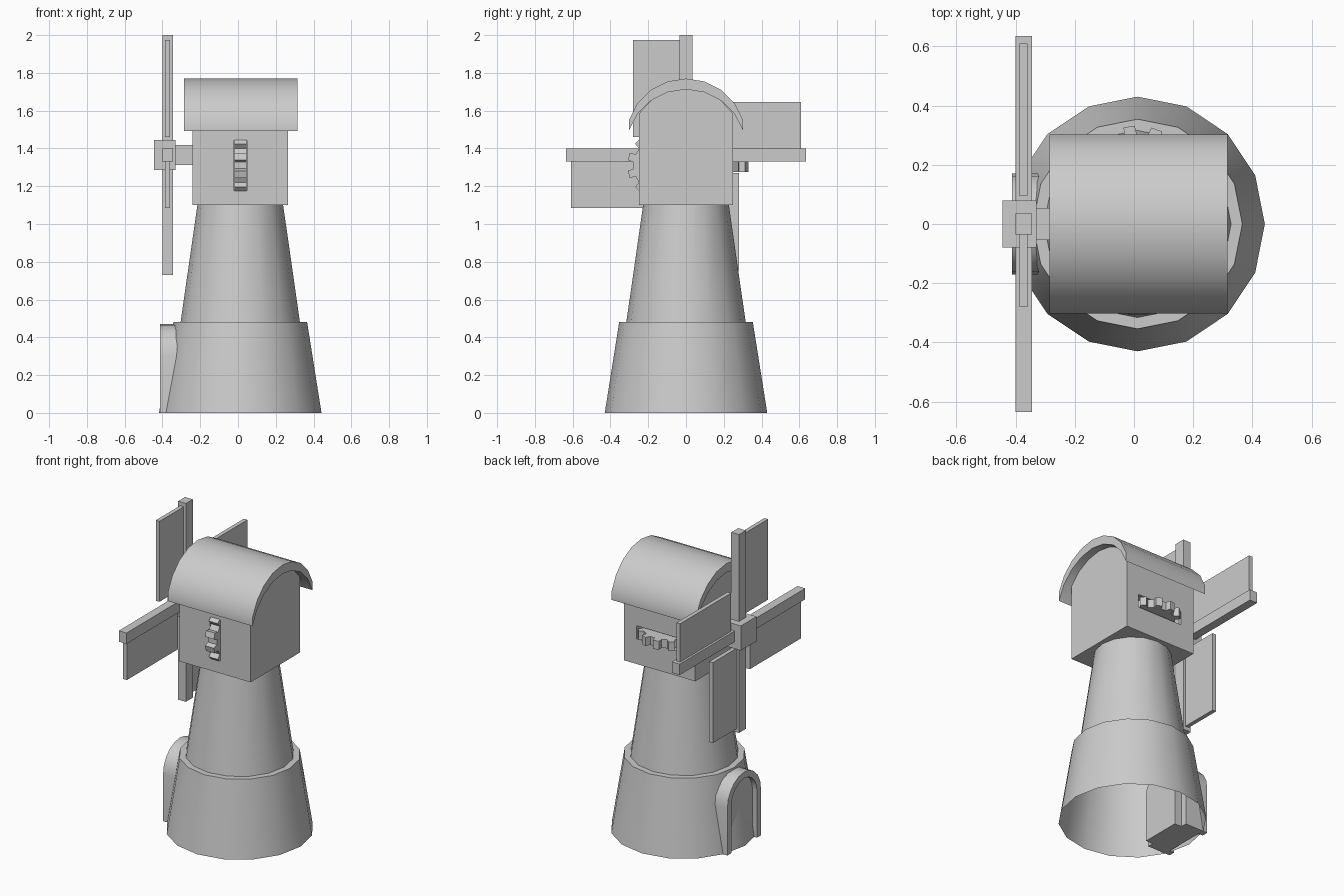
import bpy, bmesh
from math import sin, cos, pi, radians

if "Cube" in bpy.data.objects:
    bpy.data.objects.remove(bpy.data.objects["Cube"])

CX = 0.012   # tower axis


def finish(name, bm, smooth=False):
    me = bpy.data.meshes.new(name)
    bm.to_mesh(me)
    bm.free()
    ob = bpy.data.objects.new(name, me)
    bpy.context.collection.objects.link(ob)
    if smooth:
        bpy.ops.object.select_all(action='DESELECT')
        ob.select_set(True)
        bpy.context.view_layer.objects.active = ob
        bpy.ops.object.shade_smooth_by_angle(angle=radians(30))
    return ob


def prism(name, pts, axis, lo, hi, smooth=False):
    """Extrude a closed 2D profile along an axis."""
    def place(p, t):
        return {'x': (t, p[0], p[1]), 'y': (p[0], t, p[1]), 'z': (p[0], p[1], t)}[axis]
    bm = bmesh.new()
    a = [bm.verts.new(place(p, lo)) for p in pts]
    b = [bm.verts.new(place(p, hi)) for p in pts]
    bm.faces.new(a)
    bm.faces.new(b)
    for i in range(len(pts)):
        j = (i + 1) % len(pts)
        bm.faces.new((a[i], a[j], b[j], b[i]))
    bmesh.ops.recalc_face_normals(bm, faces=bm.faces)
    return finish(name, bm, smooth)


def box(name, x, y, z):
    return prism(name, [(x[0], y[0]), (x[1], y[0]), (x[1], y[1]), (x[0], y[1])], 'z', *z)


def lathe(name, profile, n=16):
    """Open surface of revolution around the tower axis."""
    bm = bmesh.new()
    rings = [[bm.verts.new((CX + r * cos(2 * pi * i / n), r * sin(2 * pi * i / n), z))
              for i in range(n)] for r, z in profile]
    for p, q in zip(rings, rings[1:]):
        for i in range(n):
            j = (i + 1) % n
            bm.faces.new((p[i], p[j], q[j], q[i]))
    return finish(name, bm, True)


def arc(r, cz, half, n):
    """Points from -half to +half, measured from straight up."""
    return [(r * sin(half * (2 * i / n - 1)), cz + r * cos(half * (2 * i / n - 1)))
            for i in range(n + 1)]


def gear(name, c, axis, lo, hi, phase, teeth=12, r_out=0.182, r_in=0.15):
    pts, step = [], 2 * pi / teeth
    for i in range(teeth):
        a = phase + i * step
        for r, f in ((r_in, -0.28), (r_out, -0.2), (r_out, 0.2), (r_in, 0.28)):
            pts.append((c[0] + r * cos(a + f * step), c[1] + r * sin(a + f * step)))
    return prism(name, pts, axis, lo, hi)


# Tower
lathe("tower_base", [(0.43, 0), (0.354, 0.48), (0.316, 0.48)])
lathe("tower_upper", [(0.316, 0.48), (0.227, 1.10)])

# Door with arched frame
outer = [(-0.17, 0)] + arc(0.17, 0.30, pi / 2, 10) + [(0.17, 0)]
inner = [(-0.13, 0)] + arc(0.13, 0.30, pi / 2, 10) + [(0.13, 0)]
prism("door_frame", outer + inner[::-1], 'x', -0.412, -0.25, True)
prism("door", inner, 'x', -0.38, -0.20)

# Curved roof shell and cap body beneath it
R, RZ, DROP = 0.318, 1.452, 0.057
roof = arc(R, RZ, radians(72), 8)
under = [(y, z - DROP) for y, z in roof]
prism("roof", roof + under[::-1], 'x', -0.285, 0.315, True)
gable = [(-0.25, 1.10), (-0.25, 1.583)] + under[2:-2] + [(0.25, 1.583), (0.25, 1.10)]
cap = prism("cap_body", gable, 'x', -0.24, 0.264)

# Slots for the gears
slots = [box("front_slot_cutter", (-0.025, 0.05), (-0.4, -0.10), (1.18, 1.44)),
         box("back_slot_cutter", (-0.148, 0.174), (0.10, 0.4), (1.26, 1.345))]
for s in slots:
    m = cap.modifiers.new("slot", 'BOOLEAN')
    m.operation, m.object, m.solver = 'DIFFERENCE', s, 'EXACT'
    s.hide_render = True
    s.hide_set(True)

# Gears
gear("front_gear", (-0.128, 1.31), 'x', -0.018, 0.045, radians(15))
gear("back_gear", (CX, 0.15), 'z', 1.275, 1.33, radians(99))

# Shaft, hub and sail arms
SZ = 1.365
box("shaft", (-0.34, -0.23), (-0.054, 0.054), (SZ - 0.052, SZ + 0.052))
box("hub", (-0.444, -0.33), (-0.079, 0.079), (SZ - 0.079, SZ + 0.079))
box("arm_vertical", (-0.40, -0.345), (-0.035, 0.035), (SZ - 0.635, SZ + 0.635))
box("arm_horizontal", (-0.40, -0.345), (-0.635, 0.635), (SZ - 0.035, SZ + 0.035))

# Sail panels, one per arm, turned in quarter steps
for k in range(4):
    c, s = round(cos(k * pi / 2)), round(sin(k * pi / 2))
    pts = [(-0.28, 0.095), (-0.03, 0.095), (-0.03, 0.61), (-0.28, 0.61)]
    prism(f"sail_{k + 1}", [(c * y - s * z, SZ + s * y + c * z) for y, z in pts],
          'x', -0.386, -0.36)
